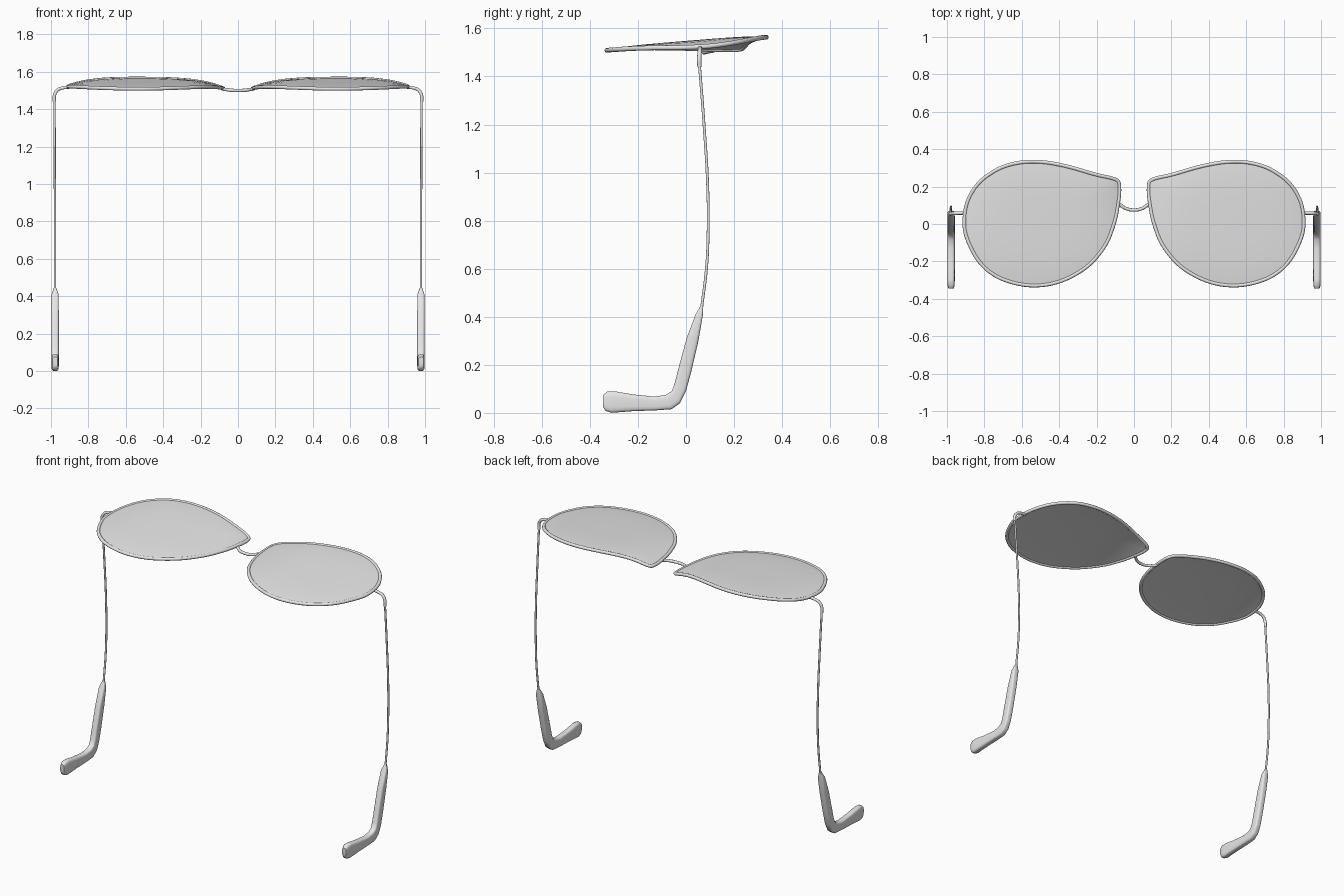
import bpy, bmesh, math
from mathutils import Vector

cube = bpy.data.objects.get("Cube")
if cube:
    bpy.data.objects.remove(cube, do_unlink=True)

grey = bpy.data.materials.new("light grey")
grey.use_nodes = True
colour = (0.8, 0.8, 0.8, 1)
grey.diffuse_color = colour
grey.node_tree.nodes["Principled BSDF"].inputs["Base Color"].default_value = colour


def finish(obj, mirror=True):
    """Colour, mirror and smooth one part."""
    obj.data.materials.clear()
    obj.data.materials.append(grey)
    if mirror:
        obj.modifiers.new("Mirror", 'MIRROR').use_mirror_merge = False
    bpy.ops.object.select_all(action='DESELECT')
    obj.select_set(True)
    bpy.context.view_layer.objects.active = obj
    bpy.ops.object.shade_smooth_by_angle(angle=math.radians(45))


def mesh_part(name, bm):
    bmesh.ops.recalc_face_normals(bm, faces=bm.faces)
    mesh = bpy.data.meshes.new(name)
    bm.to_mesh(mesh)
    bm.free()
    obj = bpy.data.objects.new(name, mesh)
    bpy.context.collection.objects.link(obj)
    return obj


def wire(name, points, radius, cyclic=False, mirror=True):
    """Round wire through the points."""
    curve = bpy.data.curves.new(name, 'CURVE')
    curve.dimensions = '3D'
    curve.bevel_depth = radius
    curve.bevel_resolution = 3
    curve.resolution_u = 2 if cyclic else 8
    curve.use_fill_caps = True
    spline = curve.splines.new('BEZIER')
    spline.bezier_points.add(len(points) - 1)
    for bp, p in zip(spline.bezier_points, points):
        bp.co = p
        bp.handle_left_type = bp.handle_right_type = 'AUTO'
    spline.use_cyclic_u = cyclic
    obj = bpy.data.objects.new(name, curve)
    bpy.context.collection.objects.link(obj)
    bpy.ops.object.select_all(action='DESELECT')
    obj.select_set(True)
    bpy.context.view_layer.objects.active = obj
    bpy.ops.object.convert(target='MESH')
    finish(bpy.context.view_layer.objects.active, mirror)


def smooth_loop(pts, steps):
    """Closed Catmull-Rom loop."""
    out = []
    n = len(pts)
    for i in range(n):
        a, b, c, d = (Vector(pts[(i + k) % n]) for k in (-1, 0, 1, 2))
        for s in range(steps):
            t = s / steps
            out.append(0.5 * (2 * b + (c - a) * t + (2 * a - 5 * b + 4 * c - d) * t * t
                              + (3 * b - a - 3 * c + d) * t ** 3))
    return out


def lens_height(x, y):
    across = max(0, 1 - ((x - 0.52) / 0.45) ** 4)
    return 1.508 + 0.056 * across * (y + 0.34) / 0.68


# Teardrop lens outline
outline = smooth_loop([
    (0.07, 0.2), (0.09, 0.242), (0.2, 0.27), (0.35, 0.313), (0.48, 0.337),
    (0.6, 0.337), (0.72, 0.305), (0.83, 0.23), (0.895, 0.13), (0.915, 0.02),
    (0.9, -0.08), (0.83, -0.21), (0.72, -0.295), (0.56, -0.335),
    (0.4, -0.315), (0.25, -0.235), (0.15, -0.12), (0.1, 0), (0.077, 0.11)], 4)
centre = Vector((0.5, 0.0))
outline = [centre + (p - centre) * 0.98 for p in outline]

# Lenses: concentric rings with a slight dome
bm = bmesh.new()
rings = []
for scale in (1, 0.97, 0.9, 0.75, 0.55, 0.3):
    ring = []
    for p in outline:
        q = centre + (p - centre) * scale
        ring.append(bm.verts.new((q.x, q.y, lens_height(q.x, q.y) + 0.008 * (1 - scale ** 4))))
    rings.append(ring)
count = len(outline)
for a, b in zip(rings, rings[1:]):
    for i in range(count):
        j = (i + 1) % count
        bm.faces.new((a[i], a[j], b[j], b[i]))
hub = bm.verts.new((centre.x, centre.y, lens_height(*centre) + 0.008))
for i in range(count):
    bm.faces.new((rings[-1][i], rings[-1][(i + 1) % count], hub))
lens = mesh_part("lenses", bm)
solid = lens.modifiers.new("Thickness", 'SOLIDIFY')
solid.thickness = 0.008
solid.offset = 0
finish(lens)

# Wire frame: rims, bridge, hinge hooks and temples
wire("rims", [(p.x, p.y, lens_height(p.x, p.y)) for p in outline], 0.01, cyclic=True)
bridge = [(0.085, 0.115, 1.508), (0.065, 0.096, 1.505), (0.035, 0.08, 1.501)]
wire("bridge", [(-x, y, z) for x, y, z in bridge] + [(0, 0.075, 1.5)] + bridge[::-1],
     0.009, mirror=False)
wire("hinge_hooks", [(0.9, 0.058, 1.518), (0.935, 0.058, 1.514), (0.965, 0.057, 1.502),
                     (0.981, 0.055, 1.475), (0.982, 0.056, 1.44)], 0.009)
wire("temples", [(0.981, 0.055, 1.46), (0.98, 0.075, 1.2), (0.979, 0.09, 0.95),
                 (0.978, 0.092, 0.75), (0.978, 0.085, 0.6), (0.978, 0.064, 0.43)], 0.006)

# Temple tips: rounded sections between an outer and an inner edge (y, z, y, z, half width)
sections = [
    (0.072, 0.445, 0.06, 0.445, 0.007), (0.07, 0.405, 0.04, 0.41, 0.019),
    (0.052, 0.3, 0.002, 0.31, 0.02), (0.022, 0.17, -0.033, 0.18, 0.02),
    (0, 0.09, -0.048, 0.12, 0.02), (-0.025, 0.04, -0.06, 0.09, 0.02),
    (-0.06, 0.015, -0.085, 0.075, 0.02), (-0.13, 0.01, -0.13, 0.068, 0.02),
    (-0.22, 0.007, -0.22, 0.077, 0.02), (-0.31, 0, -0.295, 0.09, 0.02),
    (-0.335, 0.008, -0.328, 0.089, 0.018), (-0.345, 0.025, -0.345, 0.075, 0.014)]
bm = bmesh.new()
rings = []
sides = 16
for y0, z0, y1, z1, half in sections:
    mid = Vector((0.978, (y0 + y1) / 2, (z0 + z1) / 2))
    reach = Vector((0, (y1 - y0) / 2, (z1 - z0) / 2))
    ring = []
    for k in range(sides):
        a = math.tau * (k + 0.5) / sides
        c, s = (math.copysign(abs(f) ** 0.5, f) for f in (math.cos(a), math.sin(a)))
        ring.append(bm.verts.new(mid + reach * s + Vector((half * c, 0, 0))))
    rings.append(ring)
for a, b in zip(rings, rings[1:]):
    for i in range(sides):
        j = (i + 1) % sides
        bm.faces.new((a[i], a[j], b[j], b[i]))
bm.faces.new(rings[0])
bm.faces.new(rings[-1])
finish(mesh_part("temple_tips", bm))
